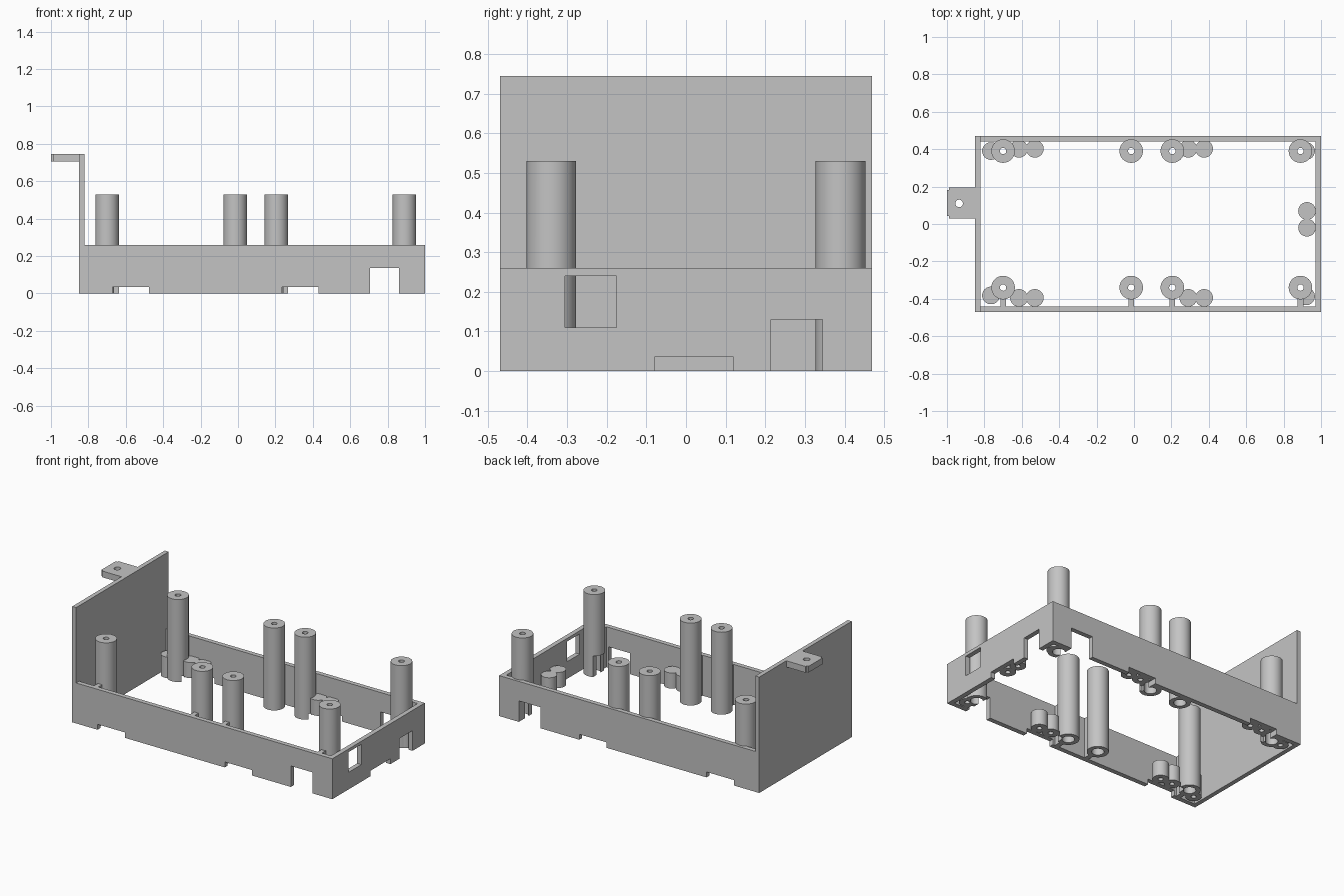
import bpy
import bmesh
import math
from mathutils import Matrix, Vector

cube = bpy.data.objects.get("Cube")
if cube:
    bpy.data.objects.remove(cube)

grey = bpy.data.materials.new("plain_grey")
grey.use_nodes = True
GREY = (0.55, 0.55, 0.55, 1)
grey.diffuse_color = GREY
grey.node_tree.nodes["Principled BSDF"].inputs["Base Color"].default_value = GREY


def add_box(bm, x, y, z):
    """Add a box from (low, high) pairs."""
    size = Vector((x[1] - x[0], y[1] - y[0], z[1] - z[0]))
    mid = Vector((sum(x), sum(y), sum(z))) / 2
    matrix = Matrix.Translation(mid) @ Matrix.Diagonal((*size, 1))
    bmesh.ops.create_cube(bm, size=1, matrix=matrix)


def add_turned(bm, x, y, profile, sides=40):
    """Add a solid of revolution from (radius, z) pairs, capped at both ends."""
    rings = []
    for r, z in profile:
        angles = [math.tau * i / sides for i in range(sides)]
        rings.append([bm.verts.new((x + r * math.cos(a), y + r * math.sin(a), z)) for a in angles])
    for low, high in zip(rings, rings[1:]):
        for i in range(sides):
            j = (i + 1) % sides
            bm.faces.new((low[i], low[j], high[j], high[i]))
    bm.faces.new(rings[0][::-1])
    bm.faces.new(rings[-1])


def finish(bm, name):
    bmesh.ops.recalc_face_normals(bm, faces=bm.faces)
    mesh = bpy.data.meshes.new(name)
    bm.to_mesh(mesh)
    bm.free()
    obj = bpy.data.objects.new(name, mesh)
    bpy.context.collection.objects.link(obj)
    mesh.materials.append(grey)
    return obj


parts = []


def box_part(name, x, y, z):
    bm = bmesh.new()
    add_box(bm, x, y, z)
    parts.append(finish(bm, name))


def turned_part(name, x, y, r, top):
    bm = bmesh.new()
    add_turned(bm, x, y, [(r, 0), (r, top)])
    parts.append(finish(bm, name))


WALL_H, POST_H, BOSS_H = 0.26, 0.53, 0.135
POST_R, BOSS_R = 0.063, 0.047

# Tray walls
box_part("tall_end_wall", (-0.85, -0.822), (-0.47, 0.47), (0, 0.745))
box_part("front_wall", (-0.822, 1), (-0.47, -0.44), (0, WALL_H))
box_part("back_wall", (-0.822, 1), (0.44, 0.47), (0, WALL_H))
box_part("low_end_wall", (0.97, 1), (-0.44, 0.44), (0, WALL_H))

# Mounting tab with softened outer corners
bm = bmesh.new()
add_box(bm, (-1, -0.85), (0.03, 0.195), (0.705, 0.745))
outer = [e for e in bm.edges if all(v.co.x < -0.99 for v in e.verts)
         and abs(e.verts[0].co.z - e.verts[1].co.z) > 0.01]
bmesh.ops.bevel(bm, geom=outer, offset=0.012, segments=4, affect='EDGES')
parts.append(finish(bm, "mounting_tab"))

# Tall posts, with ribs tying the front row to its wall
post_spots = [(x, y) for x in (-0.70, -0.015, 0.205, 0.89) for y in (-0.34, 0.39)]
for x, y in post_spots:
    turned_part("tall_post", x, y, POST_R, POST_H)
    if y < 0:
        box_part("post_rib", (x - 0.015, x + 0.015), (-0.44, y - 0.05), (0, WALL_H))

# Short screw bosses: pairs along the walls and singles in the corners
boss_spots = [(x, y) for x in (-0.615, -0.53, 0.29, 0.375) for y in (-0.395, 0.402)]
boss_spots += [(0.925, -0.02), (0.925, 0.07)]
boss_spots += [(-0.765, -0.382), (-0.765, 0.39), (0.92, -0.387), (0.92, 0.39)]
for x, y in boss_spots:
    turned_part("screw_boss", x, y, BOSS_R, BOSS_H)

# Cutter for wall openings and underside notches
bm = bmesh.new()
add_box(bm, (0.705, 0.86), (-0.6, 0.6), (-0.05, 0.135))
for x in ((-0.67, -0.475), (0.235, 0.43)):
    add_box(bm, x, (-0.6, -0.345), (-0.05, 0.035))
    add_box(bm, x, (0.352, 0.6), (-0.05, 0.035))
add_box(bm, (0.873, 1.1), (-0.08, 0.12), (-0.05, 0.035))
add_box(bm, (0.96, 1.1), (0.215, 0.345), (-0.05, 0.13))
add_box(bm, (0.96, 1.1), (-0.305, -0.175), (0.11, 0.24))
openings = finish(bm, "openings_cutter")

# Cutter for stepped post bores, boss pilot holes and the tab hole
bm = bmesh.new()
for x, y in post_spots:
    add_turned(bm, x, y, [(0.036, -0.05), (0.036, 0.3), (0.017, 0.3), (0.017, 0.6)], 32)
for x, y in boss_spots[:-1]:
    add_turned(bm, x, y, [(0.015, -0.05), (0.015, 0.11)], 24)
add_turned(bm, -0.935, 0.11, [(0.02, 0.65), (0.02, 0.8)], 32)
bores = finish(bm, "bores_cutter")

# Cut every part, then smooth the round sides
for obj in parts:
    for cutter in (openings, bores):
        cutter.hide_render = True
        mod = obj.modifiers.new("cut", 'BOOLEAN')
        mod.operation = 'DIFFERENCE'
        mod.solver = 'EXACT'
        mod.object = cutter
    bpy.ops.object.select_all(action='DESELECT')
    bpy.context.view_layer.objects.active = obj
    obj.select_set(True)
    for mod in list(obj.modifiers):
        bpy.ops.object.modifier_apply(modifier=mod.name)
    bpy.ops.object.shade_smooth_by_angle(angle=math.radians(30))

for cutter in (openings, bores):
    bpy.data.objects.remove(cutter)
